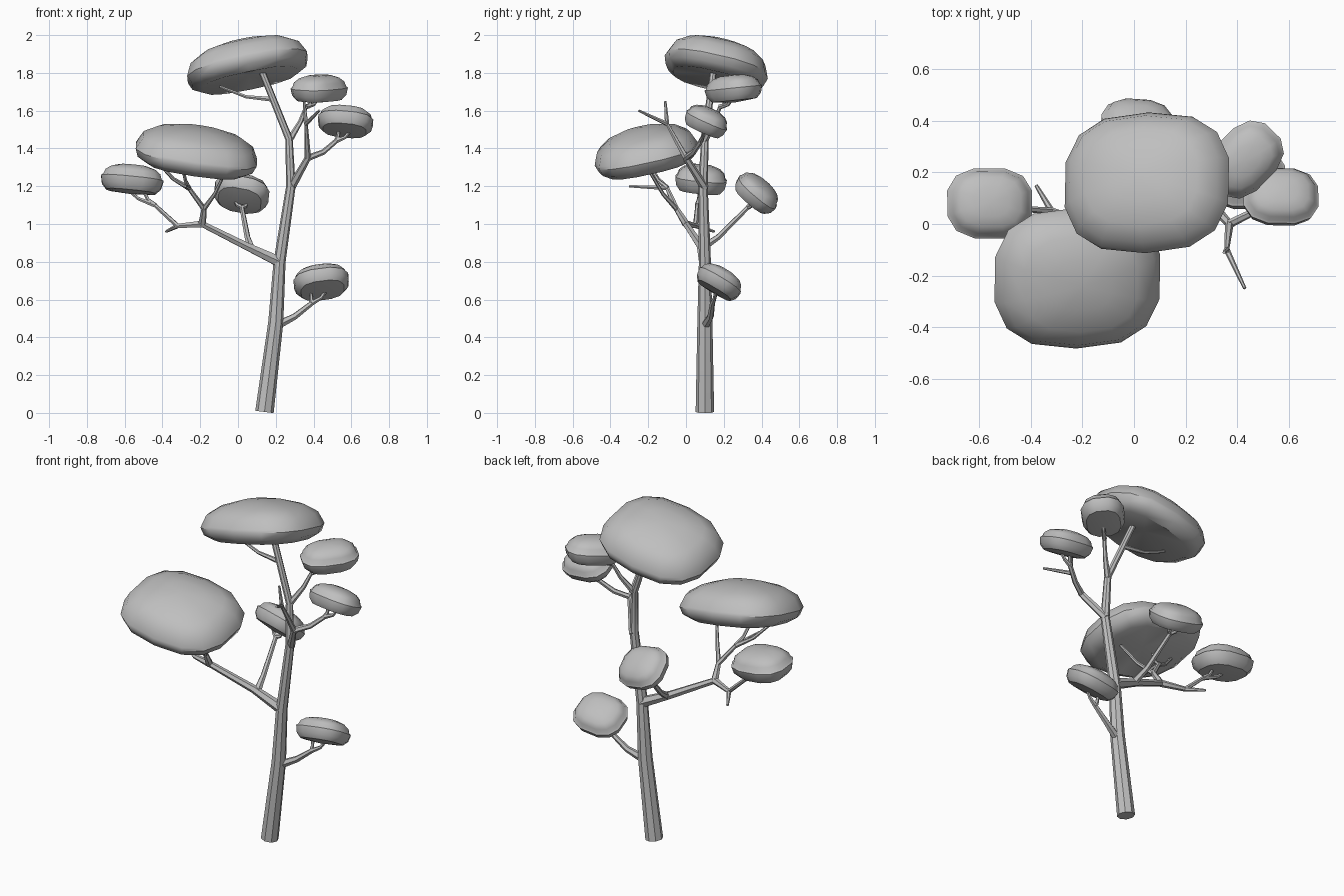
import bpy, bmesh
from math import sin, cos, pi, copysign, radians
from mathutils import Vector, Matrix

cube = bpy.data.objects.get("Cube")
if cube:
    bpy.data.objects.remove(cube)

level = .52
grey = bpy.data.materials.new("plain_grey")
grey.use_nodes = True
grey.diffuse_color = (level, level, level, 1)
for node in grey.node_tree.nodes:
    if node.type == 'BSDF_PRINCIPLED':
        node.inputs["Base Color"].default_value = grey.diffuse_color


def activate(obj):
    bpy.ops.object.select_all(action='DESELECT')
    obj.select_set(True)
    bpy.context.view_layer.objects.active = obj


def smooth(obj):
    activate(obj)
    bpy.ops.object.shade_smooth_by_angle(angle=radians(40))


def limb(name, radius, *points, taper=.55):
    """Tube through the points, thinning quickly at first and then slowly."""
    curve = bpy.data.curves.new(name, 'CURVE')
    curve.dimensions = '3D'
    curve.bevel_depth = radius
    curve.bevel_resolution = 2 if name == "trunk" else 1
    curve.use_fill_caps = True
    spline = curve.splines.new('POLY')
    last = len(points) - 1
    spline.points.add(last)
    for i, (point, position) in enumerate(zip(spline.points, points)):
        point.co = (*position, 1)
        point.radius = taper + (1 - taper) * (1 - i / last) ** 1.5
    curve.materials.append(grey)
    obj = bpy.data.objects.new(name, curve)
    bpy.context.collection.objects.link(obj)
    activate(obj)
    bpy.ops.object.convert(target='MESH')
    smooth(bpy.context.object)


def squarish(value):
    return copysign(abs(value) ** .76, value)


def canopy(name, centre, half_x, half_y, slope_x, slope_y, broad=False, spin=0):
    """Rounded-square cap rising by its slopes; returns its placement matrix."""
    normal = Vector((-slope_x, -slope_y, 1))
    turn = Vector((0, 0, 1)).rotation_difference(normal).to_matrix().to_4x4()
    size = Matrix.Diagonal((half_x, half_y, half_x * .44, 1))
    place = Matrix.Translation(centre) @ turn @ Matrix.Rotation(spin, 4, 'Z') @ size

    # Broad caps have a shallow hollow underside, small ones a deep bowl and a lip
    if broad:
        depth, hollow, lip, bulge, segments = .6, .3, .98, 1, 14
    else:
        depth, hollow, lip, bulge, segments = 1.1, 1.1, .94, .8, 12
    underside = [(cos(t) ** .4, -depth * sin(t)) for t in (1, .5, 0)]
    dome = [(lip * cos(t) ** bulge, .1 + .9 * sin(t)) for t in (0, .4, .8, 1.2)]

    bm = bmesh.new()
    angles = [2 * pi * (i + .5) / segments for i in range(segments)]
    rings = [[bm.verts.new((r * squarish(cos(a)), r * squarish(sin(a)), z))
              for a in angles] for r, z in underside + dome]
    base = bm.verts.new((0, 0, -hollow))
    crown = bm.verts.new((0, 0, 1))
    for i in range(segments):
        j = (i + 1) % segments
        for low, high in zip(rings, rings[1:]):
            bm.faces.new((low[i], low[j], high[j], high[i]))
        bm.faces.new((base, rings[0][j], rings[0][i]))
        bm.faces.new((crown, rings[-1][i], rings[-1][j]))
    bm.transform(place)
    mesh = bpy.data.meshes.new(name)
    bm.to_mesh(mesh)
    bm.free()
    mesh.materials.append(grey)
    obj = bpy.data.objects.new(name, mesh)
    bpy.context.collection.objects.link(obj)
    smooth(obj)
    return place


def twigs(name, start, cap, *sides):
    """Sagging twigs from a fork into the underside of a canopy."""
    for side in sides:
        end = cap @ Vector((side, 0, -.5))
        elbow = Vector(start).lerp(end, .5) - Vector((0, 0, .02))
        limb(name, .014, start, elbow, end)


# Canopies
top = canopy("top_canopy", (.05, .16, 1.83), .33, .28, .21, -.23, broad=True)
front = canopy("front_canopy", (-.22, -.21, 1.37), .33, .28, -.15, .22, broad=True)
right = canopy("right_canopy", (-.56, .08, 1.24), .17, .14, -.1, -.1)
rear = canopy("rear_canopy", (.02, .38, 1.17), .15, .13, -.25, -.85)
low = canopy("low_canopy", (.44, .18, .7), .15, .13, .15, -.6)
crown = canopy("crown_canopy", (.43, .25, 1.72), .16, .12, 0, .1, spin=.8)
left = canopy("left_canopy", (.57, .11, 1.55), .15, .12, -.1, -.45)

# Trunk
limb("trunk", .049, (.14, .1, 0.005), (.2, .1, .48), (.22, .1, .8),
     (.28, .09, 1.2), (.27, .1, 1.45), (.11, .15, 1.85), taper=.35)
twigs("top_twig", (.18, .13, 1.66), top, -.5)

# Low branch
low_fork = (.39, .14, .58)
limb("low_branch", .025, (.2, .1, .46), (.3, .13, .51), low_fork)
twigs("low_twig", low_fork, low, -.4, .3)

# Long side branch and its forks
side_fork = (-.19, 0, 1)
bend = (-.32, .05, .99)
outer_fork = (-.44, .06, 1.1)
limb("side_branch", .032, (.22, .1, .8), (.05, .08, .88), side_fork)
limb("outer_branch", .02, side_fork, bend, outer_fork)
limb("outer_stub", .013, bend, (-.38, .15, .96))
twigs("outer_twig", outer_fork, right, -.3, .3)

inner_fork = (-.18, -.05, 1.08)
rising_fork = (-.26, -.1, 1.19)
limb("rising_branch", .021, side_fork, inner_fork, rising_fork)
limb("rising_stub", .013, rising_fork, (-.28, -.3, 1.2))
twigs("rising_twig", rising_fork, front, -.6, -.2)
twigs("inner_twig", inner_fork, front, .5)

# Rear branch
rear_fork = (.02, .33, 1.09)
limb("rear_branch", .022, (.07, .08, .87), (.05, .17, .93), rear_fork)
twigs("rear_twig", rear_fork, rear, -.3, .3)

# High left branch with bare twigs
high_bend = (.37, 0, 1.35)
high_fork = (.52, .08, 1.44)
bare_fork = (.36, -.1, 1.53)
limb("high_branch", .023, (.28, .1, 1.19), high_bend, (.45, .04, 1.38), high_fork)
twigs("high_twig", high_fork, left, -.2, .3)
limb("bare_branch", .017, high_bend, bare_fork)
for tip in (.35, -.11, 1.65), (.43, -.25, 1.6):
    limb("bare_twig", .012, bare_fork, tip)

# Crown branch
crown_fork = (.36, .18, 1.62)
limb("crown_branch", .018, (.27, .1, 1.44), (.33, .15, 1.54), crown_fork)
twigs("crown_twig", crown_fork, crown, -.3, .1)
